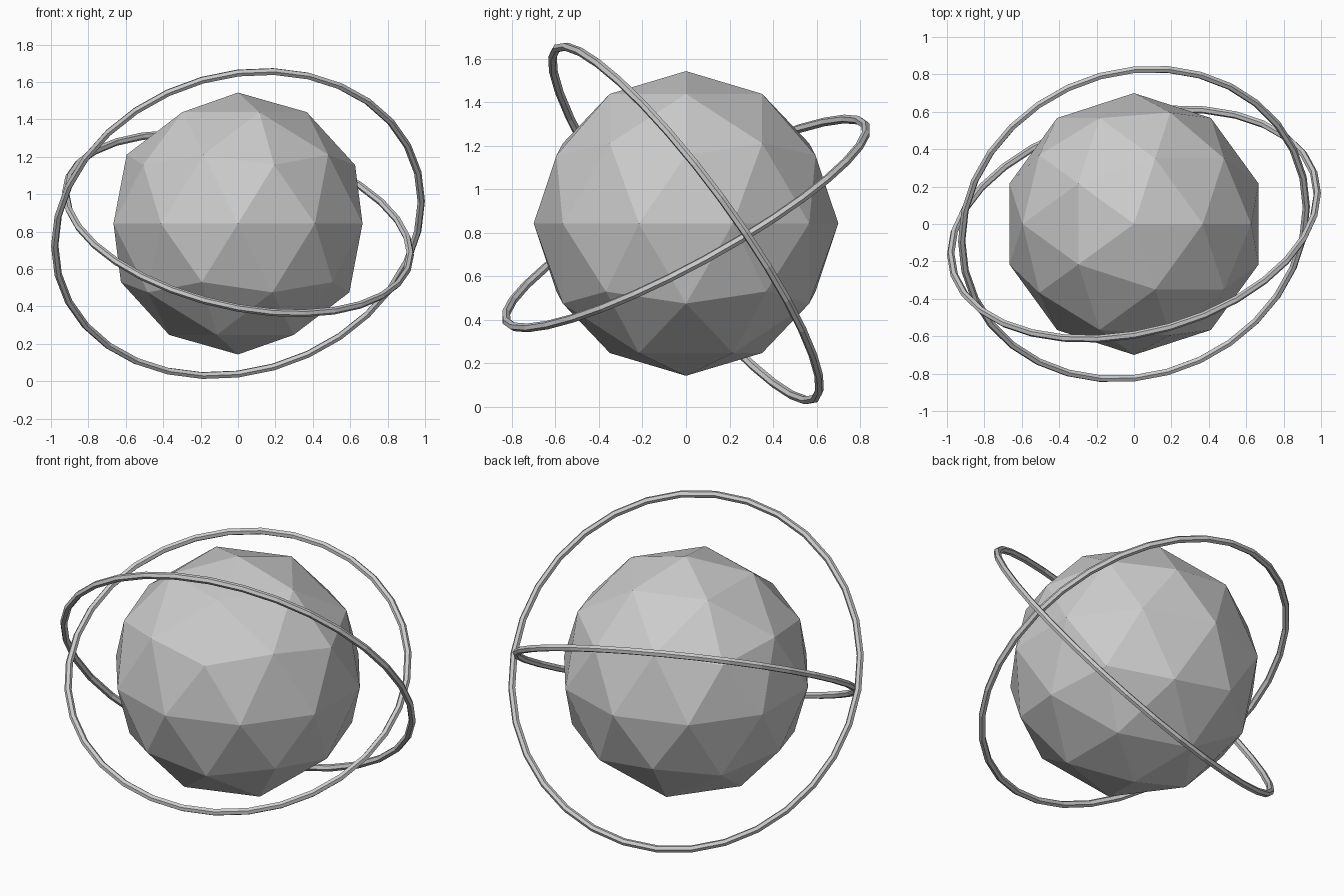
import bpy
from math import radians
from mathutils import Matrix

cube = bpy.data.objects.get("Cube")
if cube:
    bpy.data.objects.remove(cube, do_unlink=True)

CENTRE = (0, 0, 0.843)

# One plain grey for the whole model
grey = bpy.data.materials.new("light grey")
grey.use_nodes = True
grey.diffuse_color = (0.6, 0.6, 0.6, 1)
grey.node_tree.nodes["Principled BSDF"].inputs["Base Color"].default_value = (0.6, 0.6, 0.6, 1)


def finish(name):
    """Name the new part, colour it and keep its facets flat."""
    part = bpy.context.object
    part.name = name
    part.data.materials.append(grey)
    bpy.ops.object.shade_flat()
    return part


def ring(name, radius, tilt_x, tilt_y):
    """Thin six-sided hoop around the body, tilted about y and then x."""
    bpy.ops.mesh.primitive_torus_add(major_segments=32, minor_segments=6,
                                     major_radius=radius, minor_radius=0.02)
    hoop = finish(name)
    turn = Matrix.Rotation(radians(tilt_x), 4, "X") @ Matrix.Rotation(radians(tilt_y), 4, "Y")
    hoop.matrix_world = Matrix.Translation(CENTRE) @ turn


# Faceted body
bpy.ops.mesh.primitive_ico_sphere_add(subdivisions=2, radius=0.7, location=CENTRE)
finish("faceted_sphere")

# Two crossing orbit rings
ring("steep_ring", 1.0, -53.6, -11.5)
ring("shallow_ring", 0.94, 28.7, 11.5)
